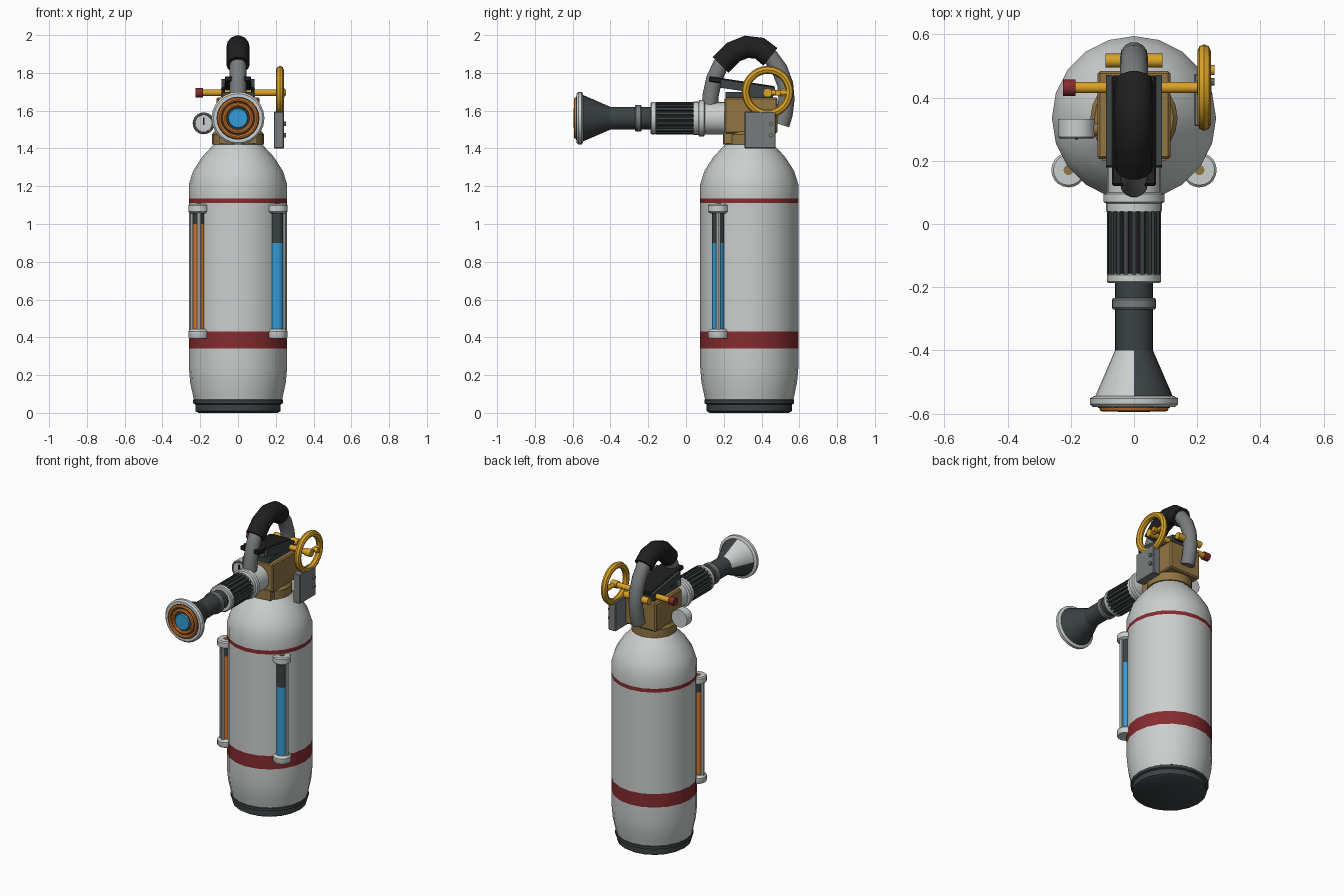
import bpy, bmesh
from math import pi, sin, cos, radians
from mathutils import Matrix, Vector

cube = bpy.data.objects.get("Cube")
if cube:
    bpy.data.objects.remove(cube, do_unlink=True)


def material(name, r, g, b):
    m = bpy.data.materials.new(name)
    m.use_nodes = True
    m.diffuse_color = (r, g, b, 1)
    m.node_tree.nodes["Principled BSDF"].inputs["Base Color"].default_value = (r, g, b, 1)
    return m


white = material("white paint", .60, .62, .62)
red = material("dark red", .24, .025, .028)
dark = material("charcoal", .045, .055, .058)
black = material("black rubber", .014, .014, .014)
grey = material("steel grey", .19, .20, .205)
brass = material("brass", .29, .18, .055)
yellow = material("yellow", .70, .36, .02)
orange = material("orange", .70, .20, .025)
blue = material("blue", .035, .33, .68)

ALONG_X = Matrix.Rotation(pi / 2, 4, 'Y')
ALONG_FRONT = Matrix.Rotation(pi / 2, 4, 'X')   # profile height runs towards -y
UP = Matrix()


def finish(name, bm, mats, angle=38):
    bmesh.ops.recalc_face_normals(bm, faces=bm.faces)
    for f in bm.faces:
        f.smooth = True
    for e in bm.edges:
        e.smooth = len(e.link_faces) == 2 and e.calc_face_angle() < radians(angle)
    me = bpy.data.meshes.new(name)
    bm.to_mesh(me)
    bm.free()
    for m in mats:
        me.materials.append(m)
    ob = bpy.data.objects.new(name, me)
    bpy.context.collection.objects.link(ob)
    return ob


def skin(bm, rings, bands=None, closed=False):
    """Bridge vertex rings with quads; bands gives one material index per step."""
    n = len(rings[0])
    pairs = list(zip(rings, rings[1:] + rings[:1]))
    for k, (a, b) in enumerate(pairs if closed else pairs[:-1]):
        for i in range(n):
            j = (i + 1) % n
            f = bm.faces.new((a[i], a[j], b[j], b[i]))
            f.material_index = bands[k] if bands else 0
    if not closed:
        first, last = bm.faces.new(rings[0]), bm.faces.new(rings[-1])
        if bands:
            first.material_index, last.material_index = bands[0], bands[-1]


def lathe(name, profile, mats, loc=(0, 0, 0), axis=UP, n=20, bands=None, closed=False):
    bm = bmesh.new()
    place = Matrix.Translation(loc) @ axis
    rings = [[bm.verts.new(place @ Vector((r * sin(2 * pi * i / n), r * cos(2 * pi * i / n), h)))
              for i in range(n)] for r, h in profile]
    skin(bm, rings, bands, closed)
    return finish(name, bm, mats)


def rod(name, r, start, length, mat, axis=UP, n=16):
    return lathe(name, [(r, 0), (r, length)], [mat], start, axis, n)


def ring(name, major, minor, mat, loc, axis, n=28):
    circle = [(major + minor * cos(k * pi / 4), minor * sin(k * pi / 4)) for k in range(8)]
    return lathe(name, circle, [mat], loc, axis, n, closed=True)


def box(name, lo, hi, mat, bevel=0, turn=0):
    lo, hi = Vector(lo), Vector(hi)
    bm = bmesh.new()
    bmesh.ops.create_cube(bm, size=1)
    bmesh.ops.scale(bm, vec=hi - lo, verts=bm.verts)
    if bevel:
        bmesh.ops.bevel(bm, geom=bm.edges[:], offset=bevel, segments=1, affect='EDGES')
    bmesh.ops.transform(bm, verts=bm.verts,
                        matrix=Matrix.Translation((lo + hi) / 2) @ Matrix.Rotation(turn, 4, 'X'))
    return finish(name, bm, [mat], 20)


def sweep(name, path, r, mat, n=14):
    """Round tube through (y, z) points in the centre plane."""
    pts = [Vector((0, y, z)) for y, z in path]
    side = Vector((1, 0, 0))
    bm = bmesh.new()
    rings = []
    for i, p in enumerate(pts):
        t = (pts[min(i + 1, len(pts) - 1)] - pts[max(i - 1, 0)]).normalized()
        v = t.cross(side)
        rings.append([bm.verts.new(p + r * (side * cos(2 * pi * k / n) + v * sin(2 * pi * k / n)))
                      for k in range(n)])
    skin(bm, rings)
    return finish(name, bm, [mat])


# Tank with painted bands, and its rubber foot
CY = .335
lathe("tank", [(.232, .06), (.24, .1), (.253, .16), (.26, .24), (.26, .34), (.26, .43), (.26, 1.11),
               (.26, 1.135), (.26, 1.21), (.238, 1.28), (.19, 1.355), (.12, 1.43)],
      [white, red], (0, CY, 0), bands=[0, 0, 0, 0, 1, 0, 1, 0, 0, 0, 0])
lathe("tank_foot", [(.21, 0), (.226, .01), (.226, .045), (.238, .05), (.238, .068), (.228, .075)],
      [dark], (0, CY, 0))

# Valve body
lathe("neck_ring", [(.138, 1.42), (.138, 1.475), (.125, 1.49)], [brass], (0, CY, 0))
box("valve_block", (-.115, .205, 1.48), (.115, .485, 1.67), brass, .008)
box("valve_base", (-.10, .2, 1.425), (.10, .30, 1.49), brass)

# Squeeze lever
box("lever_bracket", (-.085, .21, 1.66), (.085, .46, 1.70), dark)
box("lever_plate", (-.07, .12, 1.728), (.07, .47, 1.756), black, .005, -.15)
for s in (-1, 1):
    box("lever_rail", (s * .078 - .01, .18, 1.70), (s * .078 + .01, .47, 1.745), dark, 0, -.15)

# Carrying handle with rubber grip
arc = [(.125, 1.6), (.13, 1.68), (.15, 1.77), (.183, 1.842), (.25, 1.91), (.32, 1.938), (.39, 1.93),
       (.447, 1.885), (.495, 1.82), (.525, 1.74), (.532, 1.66), (.522, 1.58), (.505, 1.525)]
sweep("handle", arc, .044, grey)
sweep("handle_grip", arc[3:8], .061, black)

# Cross shaft, knob and hand wheel
SY, SZ = .432, 1.695
rod("cross_shaft", .018, (-.19, SY, SZ), .42, yellow, ALONG_X)
rod("shaft_knob", .026, (-.225, SY, SZ), .04, red, ALONG_X)
rod("hinge_pin", .022, (-.09, .517, SZ), .18, yellow, ALONG_X)
ring("hand_wheel", .116, .021, yellow, (.222, SY, 1.70), ALONG_X)
rod("wheel_hub", .024, (.2, SY, SZ), .045, yellow, ALONG_X)
rod("wheel_spoke", .014, (.222, .545, SZ), .113, yellow, ALONG_FRONT)
rod("wheel_bolt", .016, (.225, .487, SZ), .03, yellow, ALONG_X)

# Side box with bolts
box("side_box", (.19, .31, 1.40), (.243, .475, 1.595), grey, .004)
for z in (1.47, 1.53):
    rod("box_bolt", .012, (.24, .45, z), .015, grey, ALONG_X, 8)

# Pressure gauge
gx, gz = -.182, 1.533
rod("gauge_stem", .02, (gx, .3, gz), .1, brass, ALONG_X)
rod("gauge_case", .058, (gx, .332, gz), .055, white, ALONG_FRONT, 24)
ring("gauge_rim", .05, .007, grey, (gx, .277, gz), ALONG_FRONT, 24)
rod("gauge_face", .044, (gx, .278, gz), .005, white, ALONG_FRONT, 24)
box("gauge_needle", (gx - .004, .268, gz - .008), (gx + .004, .274, gz + .032), black)

# Nozzle assembly; profile heights are distances in front of the centre
NZ = (0, 0, 1.56)


def nozzle(name, profile, mats, bands=None, n=24):
    return lathe(name, profile, mats, NZ, ALONG_FRONT, n, bands)


nozzle("hose_coupling", [(.085, -.22), (.085, -.10), (.097, -.095), (.097, -.07), (.088, -.065),
                         (.088, -.04)], [white])
nozzle("grip_core", [(.074, -.045), (.074, .165)], [black])
bm = bmesh.new()
for k in range(20):
    bmesh.ops.create_cube(bm, size=1, matrix=Matrix.Translation(NZ) @ Matrix.Rotation(k * pi / 10, 4, 'Y')
                          @ Matrix.Translation((0, -.06, .077)) @ Matrix.Diagonal((.014, .2, .016, 1)))
finish("grip_ribs", bm, [dark])
nozzle("grip_front_ring", [(.08, .157), (.086, .162), (.086, .182), (.08, .187)], [white])
nozzle("barrel", [(.06, .18), (.06, .405)], [dark])
nozzle("barrel_ring", [(.066, .235), (.07, .24), (.07, .265), (.066, .27)], [grey])

# Flared horn: the upper right quarter is painted white
horn = nozzle("horn", [(.06, .40), (.127, .555)], [dark, white])
for f in horn.data.polygons:
    if len(f.vertices) == 4 and f.center.x < 0 and f.center.z > NZ[2]:
        f.material_index = 1
nozzle("horn_rim", [(.127, .545), (.14, .552), (.14, .57), (.13, .58), (.114, .58)], [white])
nozzle("horn_plate", [(.114, .575), (.114, .583)], [dark])
for r in (.099, .072):
    ring("horn_orange_ring", r, .011, orange, (0, -.583, NZ[2]), ALONG_FRONT)
nozzle("horn_lens", [(.054, .58), (.05, .595)], [blue])

# Sight tubes on both front corners
for side, fill, level, rods in ((-1, orange, 1.0, ((-1, 0), (0, -1))), (1, blue, .9, ((1, 0),))):
    x, y = side * .207, .171
    lathe("sight_tube", [(.034, .42), (.034, level), (.034, 1.07)], [fill, dark], (x, y, 0), n=16,
          bands=[0, 1])
    lathe("tube_lower_cap", [(.052, .395), (.055, .40), (.055, .432), (.042, .445)], [white], (x, y, 0))
    lathe("tube_upper_cap", [(.042, 1.055), (.055, 1.065), (.055, 1.098), (.048, 1.105)], [white],
          (x, y, 0))
    rod("cap_plug", .016, (x, y, 1.1), .008, brass)
    for dx, dy in rods:
        rod("tube_guard_rod", .011, (x + dx * .036, y + dy * .036, .42), .65, white, n=8)
